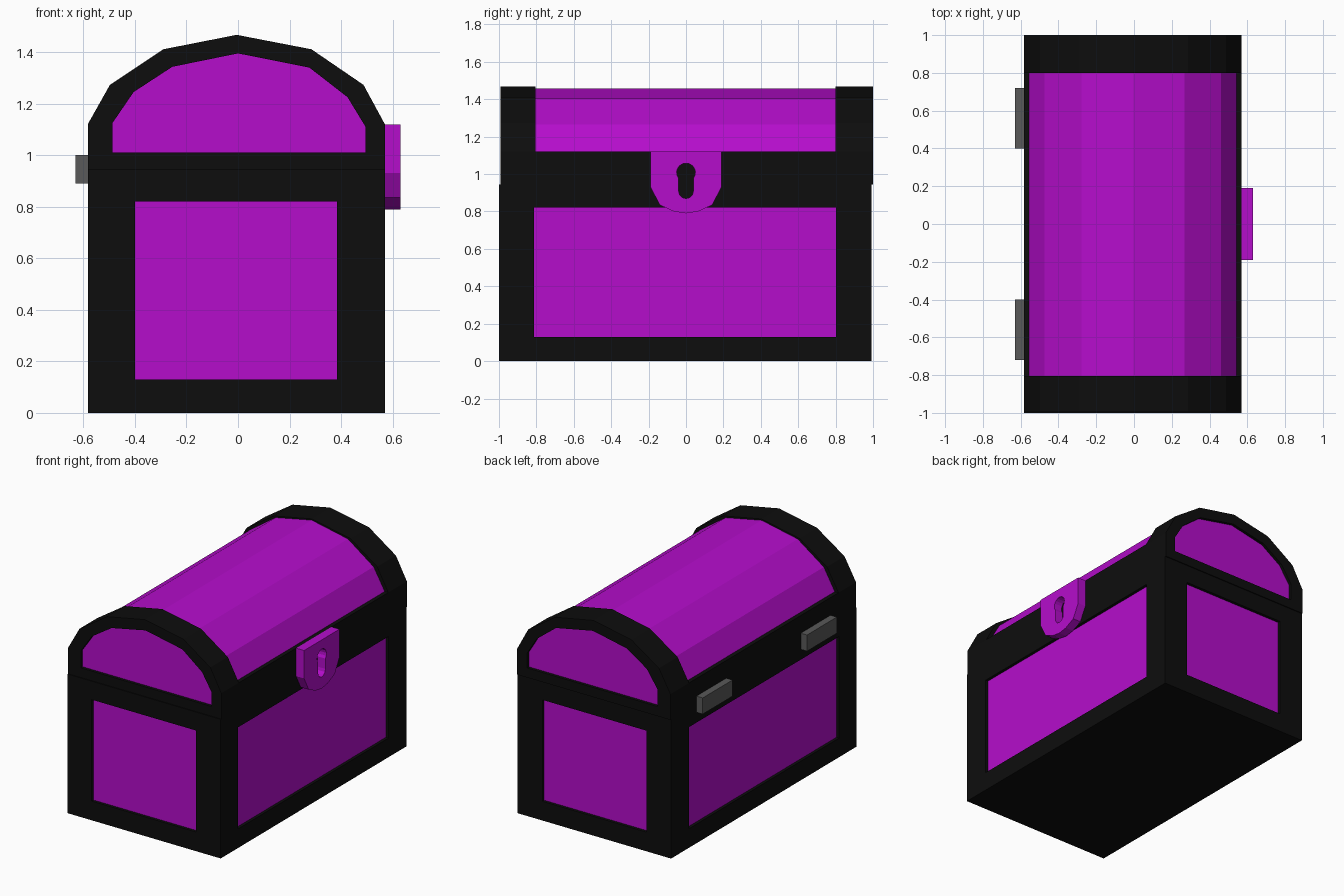
import bpy, bmesh, math

if "Cube" in bpy.data.objects:
    bpy.data.objects.remove(bpy.data.objects["Cube"])


def material(name, rgb):
    m = bpy.data.materials.new(name)
    m.diffuse_color = (*rgb, 1)
    m.use_nodes = True
    m.node_tree.nodes["Principled BSDF"].inputs["Base Color"].default_value = m.diffuse_color
    return m


PURPLE = material("purple", (0.46, 0.004, 0.60))
BLACK = material("black", (0.004, 0.004, 0.004))
GREY = material("grey", (0.10, 0.10, 0.10))


def finish(name, bm, mat):
    bmesh.ops.recalc_face_normals(bm, faces=bm.faces)
    me = bpy.data.meshes.new(name)
    bm.to_mesh(me)
    bm.free()
    me.materials.append(mat)
    ob = bpy.data.objects.new(name, me)
    bpy.context.collection.objects.link(ob)
    return ob


def box(name, x, y, z, mat):
    bm = bmesh.new()
    bmesh.ops.create_cube(bm, size=1)
    for v in bm.verts:
        v.co = [lo if c < 0 else hi for c, (lo, hi) in zip(v.co, (x, y, z))]
    return finish(name, bm, mat)


def prism(name, profile, y0, y1, mat):
    """Solid with an (x, z) cross-section running along y."""
    bm = bmesh.new()
    a, b = [[bm.verts.new((x, y, z)) for x, z in profile] for y in (y0, y1)]
    bm.faces.new(a)
    bm.faces.new(b)
    for i in range(len(a)):
        bm.faces.new((a[i - 1], a[i], b[i], b[i - 1]))
    return finish(name, bm, mat)


def ring(name, outer, inner, y0, y1, mat):
    """Frame between two matching (x, z) outlines, running along y."""
    bm = bmesh.new()
    loops = [[bm.verts.new((x, y, z)) for x, z in p]
             for p, y in ((outer, y0), (outer, y1), (inner, y1), (inner, y0))]
    for k in range(4):
        a, b = loops[k - 1], loops[k]
        for i in range(len(a)):
            bm.faces.new((a[i - 1], a[i], b[i], b[i - 1]))
    return finish(name, bm, mat)


X0, X1, SEAM, R = -0.583, 0.57, 0.945, 0.02

# Body: floor, top rail, corner posts and recessed panels
box("bottom_rail", (X0, X1), (-1, 0.993), (0, 0.13), BLACK)
box("top_rail", (X0, X1), (-1, 0.993), (0.82, SEAM), BLACK)
for i, x in enumerate(((X0, -0.40), (0.385, X1))):
    for j, y in enumerate(((-1, -0.812), (0.803, 0.993))):
        box(f"corner_post_{i}{j}", x, y, (0.13, 0.82), BLACK)
box("body_panels", (X0 + R, X1 - R), (-1 + R, 0.993 - R), (0.1, 0.85), PURPLE)

# Lid: arched end frames, end panels, side band and faceted barrel
outer = [(X0, SEAM), (X0, 1.12), (-0.497, 1.273), (-0.29, 1.411), (-0.005, 1.467),
         (0.285, 1.411), (0.487, 1.273), (X1, 1.12), (X1, SEAM)]
inner = [(-0.487, 1.01), (-0.487, 1.125), (-0.405, 1.245), (-0.255, 1.343), (0, 1.395),
         (0.277, 1.34), (0.425, 1.225), (0.495, 1.11), (0.495, 1.01)]
barrel = [(-0.555, 1.11), (-0.555, 1.12), (-0.473, 1.265), (-0.277, 1.403), (-0.005, 1.458),
          (0.267, 1.403), (0.46, 1.265), (0.543, 1.12), (0.543, 1.11)]
ring("front_lid_frame", outer, inner, -0.993, -0.805, BLACK)
ring("back_lid_frame", outer, inner, 0.80, 1.0, BLACK)
prism("lid_end_panels", inner, -0.993 + R, 1 - R, PURPLE)
box("lid_band", (X0, X1), (-0.81, 0.81), (SEAM, 1.12), BLACK)
prism("lid_barrel", barrel, -0.82, 0.82, PURPLE)

# Hinges on the back side
for name, y in (("front_hinge", (-0.72, -0.40)), ("back_hinge", (0.40, 0.72))):
    box(name, (-0.63, X0 + 0.01), y, (0.89, 1.0), GREY)

# Lock plate with a keyhole: filled 2D outline, extruded
plate = [(-0.19, 1.12), (-0.19, 0.93), (-0.14, 0.835), (-0.065, 0.80), (0, 0.79),
         (0.065, 0.80), (0.14, 0.835), (0.19, 0.93), (0.19, 1.12)]


def arc(cz, r, a0, a1, n):
    angles = [math.radians(a0 + (a1 - a0) * i / n) for i in range(n + 1)]
    return [(r * math.cos(a), cz + r * math.sin(a)) for a in angles]


keyhole = arc(1.008, 0.05, -38, 218, 12) + arc(0.908, 0.039, 180, 360, 6)
curve = bpy.data.curves.new("lock_plate", "CURVE")
curve.dimensions = "2D"
curve.fill_mode = "BOTH"
curve.extrude = 0.03
for pts in (plate, keyhole):
    s = curve.splines.new("POLY")
    s.points.add(len(pts) - 1)
    for p, (y, z) in zip(s.points, pts):
        p.co = (y, z, 0, 1)
    s.use_cyclic_u = True
lock = bpy.data.objects.new("lock_plate", curve)
lock.location.x = 0.60
lock.rotation_euler = (math.pi / 2, 0, math.pi / 2)
curve.materials.append(PURPLE)
bpy.context.collection.objects.link(lock)
bpy.context.view_layer.objects.active = lock
lock.select_set(True)
bpy.ops.object.convert(target="MESH")
bpy.ops.object.shade_flat()
